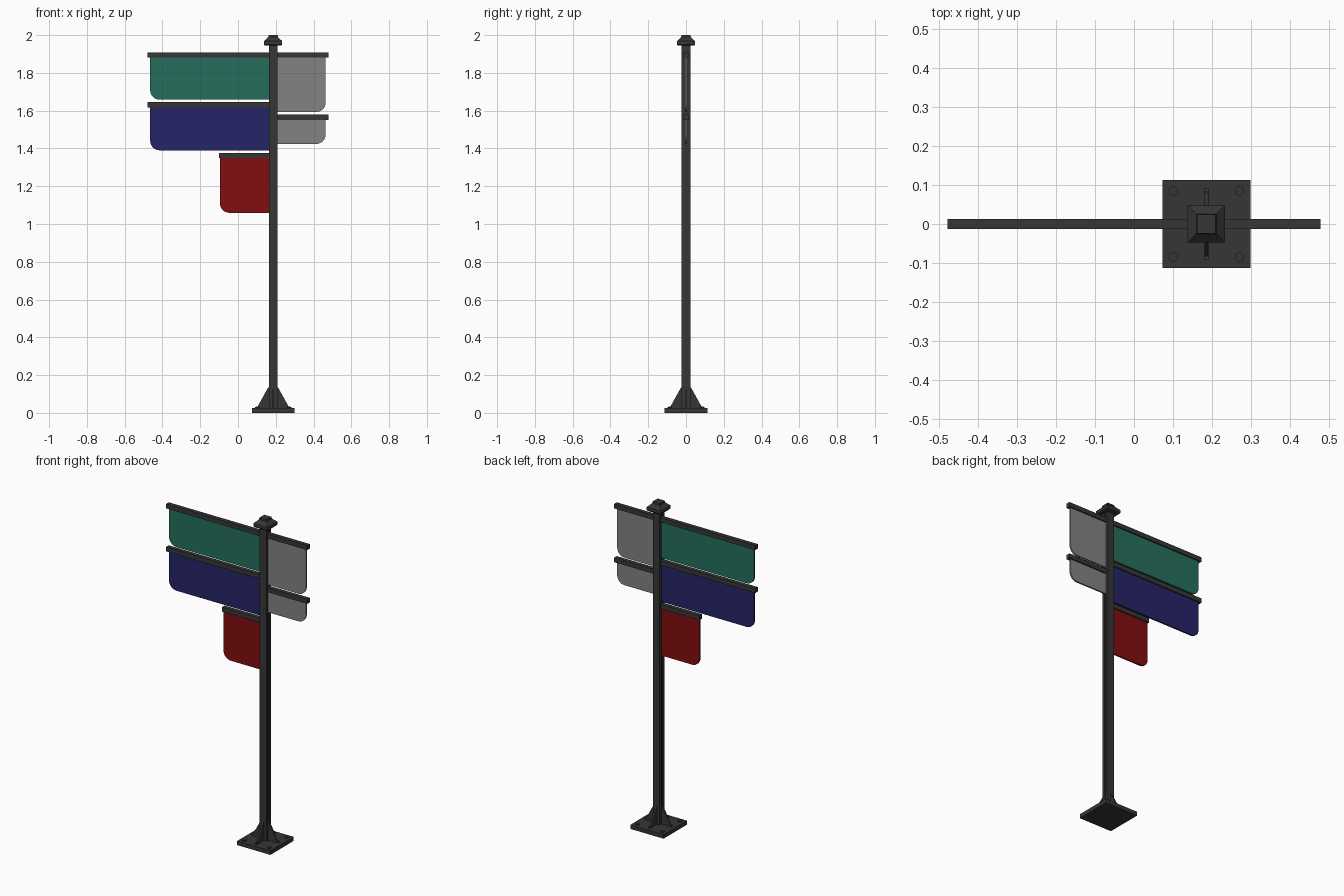
import bpy, bmesh, math

if "Cube" in bpy.data.objects:
    bpy.data.objects.remove(bpy.data.objects["Cube"])

PX = 0.186            # pole centre in x
HALF = 0.023          # half pole width


def material(name, rgb):
    m = bpy.data.materials.new(name)
    m.diffuse_color = (*rgb, 1.0)
    m.use_nodes = True
    m.node_tree.nodes["Principled BSDF"].inputs["Base Color"].default_value = m.diffuse_color
    return m


DARK = material("dark_metal", (0.037, 0.037, 0.037))
GREEN = material("green_panel", (0.018, 0.155, 0.108))
BLUE = material("blue_panel", (0.018, 0.017, 0.135))
RED = material("red_panel", (0.225, 0.004, 0.005))
GREY = material("grey_panel", (0.225, 0.225, 0.225))


def finish(name, bm, mat):
    bmesh.ops.recalc_face_normals(bm, faces=bm.faces)
    me = bpy.data.meshes.new(name)
    bm.to_mesh(me)
    bm.free()
    me.materials.append(mat)
    ob = bpy.data.objects.new(name, me)
    bpy.context.collection.objects.link(ob)
    return ob


def extrude(name, pts, vec, mat):
    """Prism from a closed 3D outline."""
    bm = bmesh.new()
    face = bm.faces.new([bm.verts.new(p) for p in pts])
    new = bmesh.ops.extrude_face_region(bm, geom=[face])["geom"]
    bmesh.ops.translate(bm, vec=vec, verts=[v for v in new if isinstance(v, bmesh.types.BMVert)])
    return finish(name, bm, mat)


def box(name, x0, x1, y0, y1, z0, z1, mat):
    return extrude(name, [(x0, y0, z0), (x1, y0, z0), (x1, y1, z0), (x0, y1, z0)],
                   (0, 0, z1 - z0), mat)


def square_loft(name, rings, mat):
    """Stack of squares (half width, z) around the pole axis."""
    bm = bmesh.new()
    loops = [[bm.verts.new((PX + h * a, h * b, z)) for a, b in ((-1, -1), (1, -1), (1, 1), (-1, 1))]
             for h, z in rings]
    for lo, hi in zip(loops, loops[1:]):
        for i in range(4):
            bm.faces.new((lo[i], lo[(i + 1) % 4], hi[(i + 1) % 4], hi[i]))
    bm.faces.new(loops[0])
    bm.faces.new(loops[-1])
    return finish(name, bm, mat)


# pole with a narrow slot down each panel-bearing side
g, d = 0.0065, 0.006
side = [(HALF, -HALF), (HALF, -g), (HALF - d, -g), (HALF - d, g), (HALF, g), (HALF, HALF)]
outline = side + [(-x, -y) for x, y in side]
extrude("pole", [(PX + x, y, 0.02) for x, y in outline], (0, 0, 1.93), DARK)

# stepped cap
square_loft("pole_cap", [(0.043, 1.944), (0.048, 1.95), (0.048, 1.968),
                         (0.026, 1.989), (0.024, 2.0)], DARK)

# base plate, gussets and bolts
square_loft("base_plate", [(0.113, 0.0), (0.113, 0.025)], DARK)
t = 0.0055
profile = [(0.015, 0.02), (0.092, 0.02), (0.092, 0.034), (0.082, 0.034),
           (0.026, 0.135), (0.015, 0.135)]
for k in range(4):
    c, s = round(math.cos(k * math.pi / 2)), round(math.sin(k * math.pi / 2))
    extrude(f"gusset_{k + 1}",
            [(PX + c * r + s * t, s * r - c * t, z) for r, z in profile],
            (-2 * s * t, 2 * c * t, 0), DARK)
    a = math.pi / 4 + k * math.pi / 2
    bx, by = PX + 0.12 * math.cos(a), 0.12 * math.sin(a)
    extrude(f"bolt_{k + 1}",
            [(bx + 0.012 * math.cos(i * math.pi / 8), by + 0.012 * math.sin(i * math.pi / 8), 0.02)
             for i in range(16)], (0, 0, 0.011), DARK)


def sign(name, rail_end, panel_end, rail_top, bottom, mat):
    """Rail plus hanging panel, outer bottom corner rounded."""
    sgn = 1 if panel_end > PX else -1
    inner = PX + sgn * 0.019
    box(name + "_rail", *sorted((inner, rail_end)), -0.0125, 0.0125,
        rail_top - 0.028, rail_top, DARK)
    r, th, top = 0.05, 0.005, rail_top - 0.02
    pts = [(inner, bottom), (inner, top), (panel_end, top)]
    for i in range(9):
        a = i * math.pi / 16
        pts.append((panel_end - sgn * r * (1 - math.cos(a)), bottom + r * (1 - math.sin(a))))
    extrude(name + "_panel", [(x, -th, z) for x, z in pts], (0, 2 * th, 0), mat)


sign("green_sign", -0.479, -0.465, 1.909, 1.658, GREEN)
sign("blue_sign", -0.479, -0.465, 1.645, 1.390, BLUE)
sign("red_sign", -0.100, -0.095, 1.377, 1.059, RED)
sign("upper_grey_sign", 0.479, 0.464, 1.909, 1.593, GREY)
sign("lower_grey_sign", 0.479, 0.464, 1.579, 1.424, GREY)
